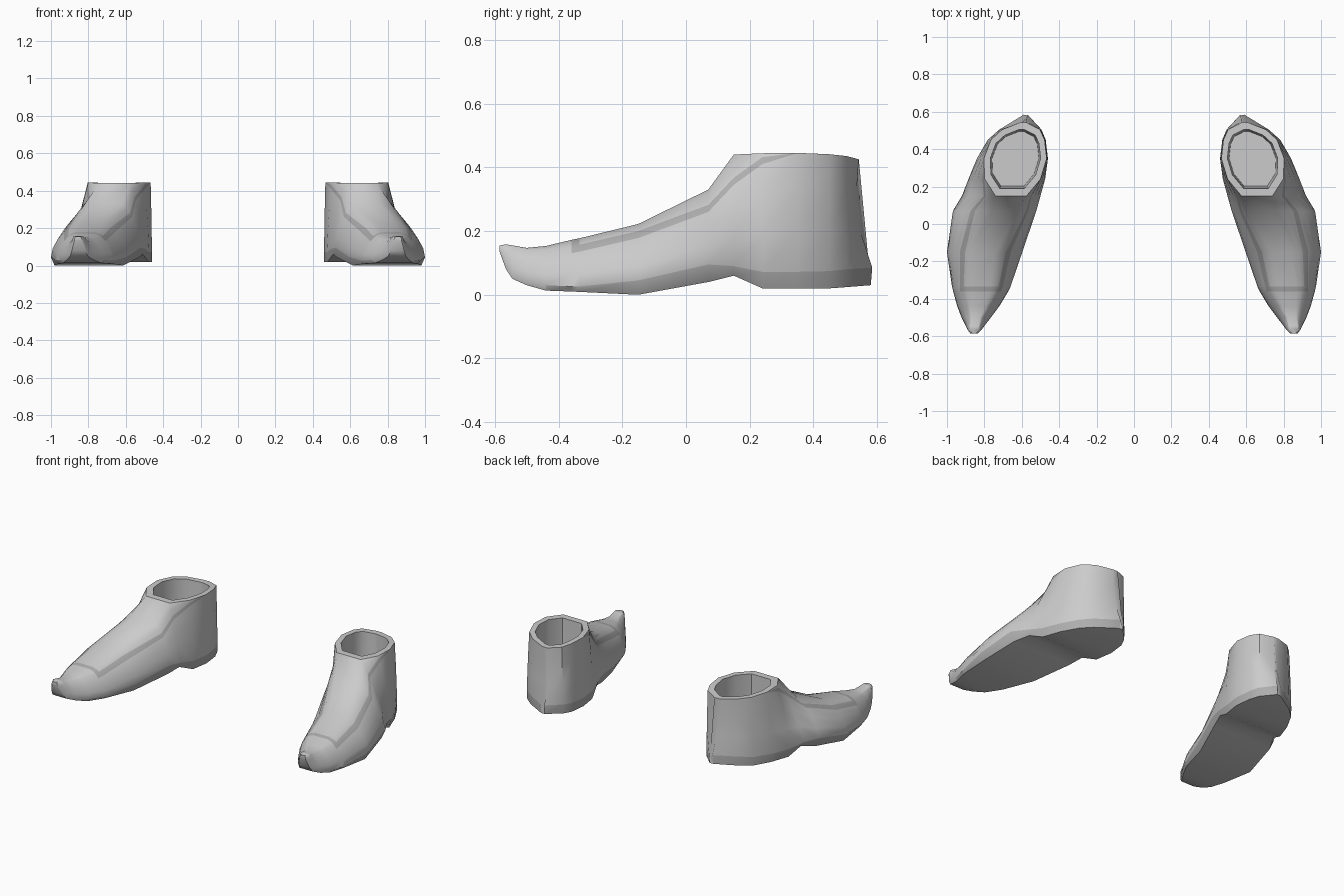
import bpy, bmesh, math

if "Cube" in bpy.data.objects:
    bpy.data.objects.remove(bpy.data.objects["Cube"])

# Cross-sections from toe to heel:
# y, inner x, outer x, sole z, welt z, top inner x, top outer x, top z, stripe z
SECTIONS = [
    (-.585, .835, .875, .135, .140, .845, .865, .155, .150),
    (-.565, .815, .890, .080, .095, .830, .878, .158, .140),
    (-.545, .800, .900, .050, .065, .830, .875, .155, .130),
    (-.500, .765, .922, .030, .045, .825, .865, .147, .120),
    (-.440, .720, .945, .013, .030, .800, .865, .153, .120),
    (-.360, .672, .967, .010, .026, .770, .870, .172, .130),
    (-.335, .660, .973, .009, .026, .767, .868, .177, .135),
    (-.150, .597, 1.00, .000, .045, .740, .840, .222, .178),
    (.070, .522, .968, .040, .095, .620, .760, .330, .260),
    (.150, .500, .920, .060, .090, .575, .740, .440, .345),
    (.240, .475, .885, .020, .072, .500, .798, .444, .410),
    (.350, .460, .840, .020, .072, .467, .803, .445, .445),
    (.450, .472, .782, .020, .074, .478, .765, .441, .441),
    (.505, .495, .720, .024, .080, .503, .705, .435, .435),
    (.580, .568, .590, .030, .085, .575, .610, .425, .425)]
COLLAR_Y = .15


def grey(name, v):
    m = bpy.data.materials.new(name)
    m.diffuse_color = (v, v, v, 1)
    m.use_nodes = True
    m.node_tree.nodes["Principled BSDF"].inputs["Base Color"].default_value = m.diffuse_color
    return m


def heel_y(z):
    """Back seam curves in above the heel block."""
    if z < .09:
        return .58 + .08 * (z - .03)
    if z < .25:
        return .585 - .055 * (z - .09) / .16
    return .53 + .012 * (z - .25) / .17


def ring(sec):
    """Closed cross-section: outer side upward, then inner side downward."""
    y, xi, xo, zb, zs, ti, to, zt, st = sec
    power = 1.7 if y < 0 else 1.5 if y < .1 else 1.15
    us = (st - zs) / (zt - zs)
    ue = min(1, us + .022 / (zt - zs))
    rows = (0, .35 * us, .7 * us, us, ue, (1 + ue) * .5, 1)

    def side(edge, top):
        pts = [(edge + (top - edge) * .12, zb)]
        for u in rows:
            k = max(0, 1 - u ** power) ** (1 / power)
            pts.append((top + (edge - top) * k, zs + u * (zt - zs)))
        return pts
    pts = side(xo, to) + side(xi, ti)[::-1]
    last = y == SECTIONS[-1][0]
    return [(x, heel_y(z) if last else y, z) for x, z in pts]


bm = bmesh.new()
rings = [[bm.verts.new(p) for p in ring(s)] for s in SECTIONS]
n = len(rings[0])

# Upper, sole and stripe
for i in range(len(rings) - 1):
    a, b, y = rings[i], rings[i + 1], SECTIONS[i][0]
    for j in range(n):
        if j == n // 2 - 1 and y >= COLLAR_Y:
            continue                      # ankle opening
        k = (j + 1) % n
        f = bm.faces.new((a[j], a[k], b[k], b[j]))
        row = min(j, n - 2 - j)
        toe_bar = -.361 < y < -.359 and row >= 4
        stripe = -.361 < y < .3 and row == 4
        welt = row == 0 and y > -.5
        f.material_index = 1 if toe_bar or stripe or welt else 0
bm.faces.new(rings[0])
bm.faces.new(rings[-1])
bmesh.ops.remove_doubles(bm, verts=bm.verts, dist=.0006)
bmesh.ops.dissolve_degenerate(bm, edges=bm.edges, dist=.0002)

# Collar lip, lining walls and insole
edges = [e for e in bm.edges if e.is_boundary]
for scale, z in ((.80, None), (.98, .22), (.95, .08)):
    res = bmesh.ops.extrude_edge_only(bm, edges=edges)['geom']
    edges = [g for g in res if isinstance(g, bmesh.types.BMEdge)]
    for v in (g for g in res if isinstance(g, bmesh.types.BMVert)):
        v.co.x = .63 + (v.co.x - .63) * scale
        v.co.y = .355 + (v.co.y - .355) * scale
        if z is not None:
            v.co.z = z
bmesh.ops.edgeloop_fill(bm, edges=edges)
bmesh.ops.recalc_face_normals(bm, faces=bm.faces)

mesh = bpy.data.meshes.new("shoe_pair")
bm.to_mesh(mesh)
bm.free()
mesh.materials.append(grey("upper_grey", .8))
mesh.materials.append(grey("trim_grey", .42))
shoe = bpy.data.objects.new("shoe_pair", mesh)
bpy.context.collection.objects.link(shoe)
bpy.context.view_layer.objects.active = shoe
shoe.select_set(True)
bpy.ops.object.shade_smooth_by_angle(angle=math.radians(40))

# Second shoe
shoe.modifiers.new("mirror", 'MIRROR').use_mirror_merge = False
